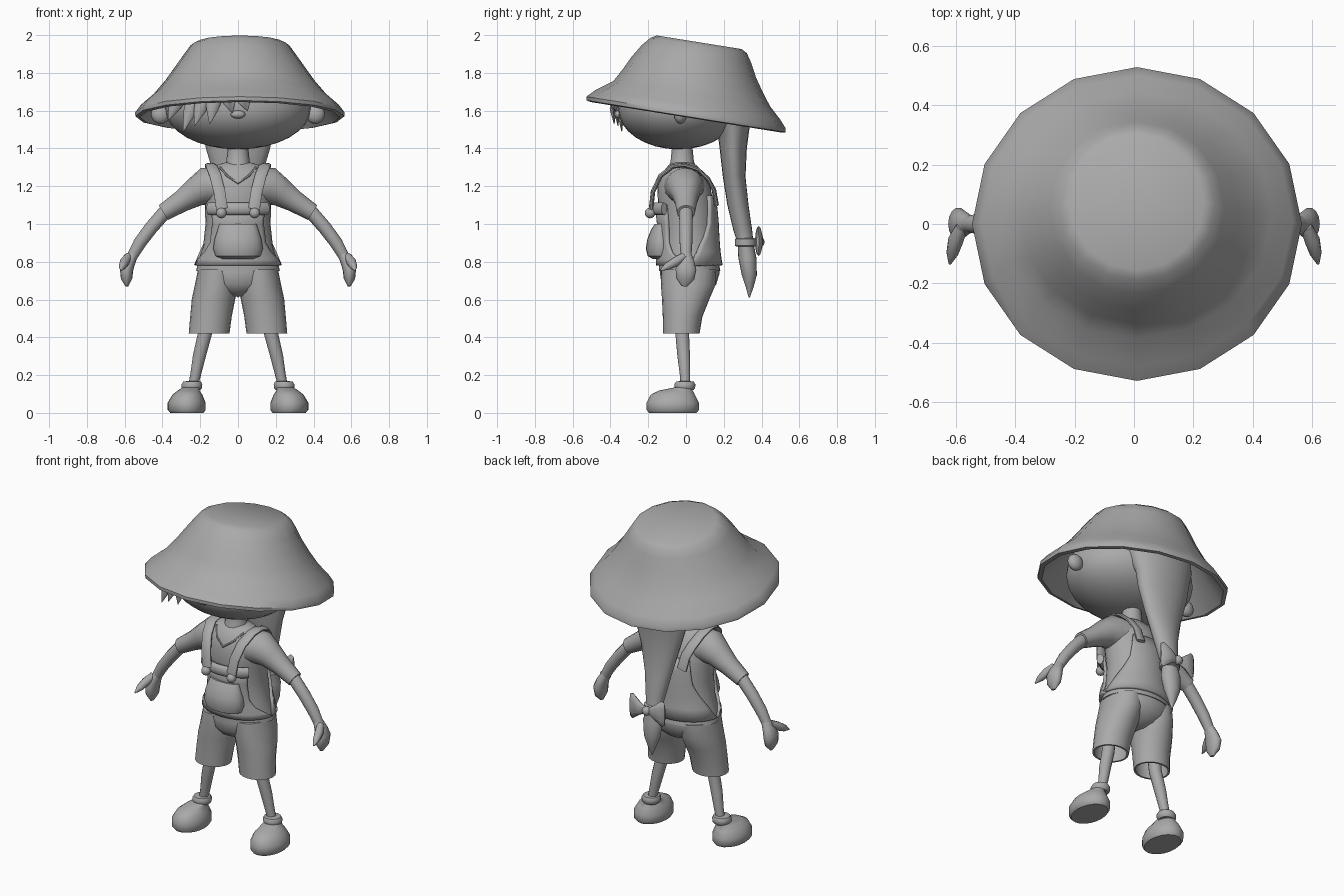
import bpy, bmesh, math
from mathutils import Vector, Matrix

grey = bpy.data.materials.new("plain_grey")
grey.diffuse_color = (0.4, 0.4, 0.4, 1)


def finish(name, bm, mirror=False, angle=45):
    bmesh.ops.recalc_face_normals(bm, faces=bm.faces)
    me = bpy.data.meshes.new(name)
    bm.to_mesh(me)
    bm.free()
    for p in me.polygons:
        p.use_smooth = True
    me.set_sharp_from_angle(angle=math.radians(angle))
    me.materials.append(grey)
    ob = bpy.data.objects.new(name, me)
    bpy.context.collection.objects.link(ob)
    if mirror:
        ob.modifiers.new("mirror", 'MIRROR').use_mirror_merge = False
    return ob


def skin(name, rings, caps=True, closed=True, **kw):
    """Bridge equal-length rows of points into one surface."""
    bm = bmesh.new()
    rows = [[bm.verts.new(p) for p in r] for r in rings]
    n = len(rows[0])
    for a, b in zip(rows, rows[1:]):
        for i in range(n if closed else n - 1):
            j = (i + 1) % n
            bm.faces.new((a[i], a[j], b[j], b[i]))
    if caps:
        bm.faces.new(rows[0])
        bm.faces.new(rows[-1])
    return finish(name, bm, **kw)


def loft(name, rings, n=20, slope=0.0, caps=True, **kw):
    """Stack ellipses (cx, cy, z, rx, ry), optionally tilted along y."""
    out = []
    for cx, cy, z, rx, ry in rings:
        ring = []
        for i in range(n):
            a = -math.pi / 2 + 2 * math.pi * i / n
            dy = ry * math.sin(a)
            ring.append((cx + rx * math.cos(a), cy + dy, z + slope * dy))
        out.append(ring)
    return skin(name, out, caps, **kw)


def tube(name, pts, radii, n=12, ref=(0, 1, 0), **kw):
    """Sweep ellipses (across, along ref) through points."""
    pts = [Vector(p) for p in pts]
    ref, out = Vector(ref), []
    for i, p in enumerate(pts):
        t = (pts[min(i + 1, len(pts) - 1)] - pts[max(i - 1, 0)]).normalized()
        u = ref.cross(t).normalized()
        v = t.cross(u)
        a, b = radii[i] if isinstance(radii[i], tuple) else (radii[i], radii[i])
        out.append([p + u * a * math.cos(2 * math.pi * k / n)
                    + v * b * math.sin(2 * math.pi * k / n) for k in range(n)])
    return skin(name, out, **kw)


def ball(name, c, r, top=1.0, seg=24, **kw):
    bm = bmesh.new()
    bmesh.ops.create_uvsphere(bm, u_segments=seg, v_segments=seg // 2, radius=1)
    for v in bm.verts:
        k = top if v.co.z > 0 else 1
        v.co = Vector((c[0] + v.co.x * r[0], c[1] + v.co.y * r[1], c[2] + v.co.z * r[2] * k))
    return finish(name, bm, **kw)


# Hat: outer shell, rolled brim, then the inside
loft("hat", [
    (.01, .07, 1.962, .225, .225), (.01, .067, 1.945, .262, .255),
    (.01, .055, 1.90, .295, .29), (.01, .04, 1.83, .345, .33),
    (.01, .035, 1.76, .395, .37), (.01, .03, 1.69, .455, .415),
    (.01, .01, 1.63, .525, .49), (.01, 0, 1.59, .555, .528),
    (.01, 0, 1.57, .553, .528), (.01, 0, 1.565, .53, .505),
    (.01, .03, 1.665, .44, .40), (.01, .04, 1.81, .33, .315),
    (.01, .067, 1.925, .24, .235)], n=16, slope=-.16)

# Head
ball("head", (0, -.04, 1.61), (.385, .32, .215), top=1.3, seg=32)
ball("ear", (.41, -.03, 1.58), (.05, .035, .05), seg=16, mirror=True)
ball("nose", (0, -.355, 1.58), (.04, .025, .022), seg=12)
tube("neck", [(0, -.02, 1.26), (0, -.02, 1.33), (0, -.02, 1.40), (0, -.02, 1.48)],
     [.09, .062, .055, .06], n=16)

# Fringe locks
locks = [((-.22, -.31, 1.70), (-.29, -.34, 1.49)), ((-.17, -.33, 1.70), (-.23, -.36, 1.52)),
         ((-.12, -.35, 1.70), (-.15, -.38, 1.53)), ((-.30, -.24, 1.70), (-.37, -.25, 1.55)),
         ((-.06, -.36, 1.70), (-.03, -.38, 1.59)), ((.02, -.36, 1.70), (.05, -.38, 1.60))]
for a, b in locks:
    mid = Vector(a).lerp(Vector(b), .55) + Vector((0, -.02, 0))
    tube("fringe_lock", [a, mid, b], [(.05, .025), (.032, .018), (.002, .002)], n=8)

# Ponytail with band and bow
loft("ponytail", [
    (0, .17, 1.72, .25, .14), (0, .23, 1.60, .215, .115), (0, .25, 1.50, .185, .085),
    (0, .25, 1.40, .17, .072), (0, .255, 1.25, .125, .06), (0, .275, 1.10, .085, .056),
    (0, .30, .97, .06, .05), (0, .315, .90, .045, .042), (0, .325, .82, .062, .048),
    (0, .335, .73, .05, .04), (0, .337, .67, .028, .022), (0, .335, .61, .003, .003)])
loft("ponytail_band", [(0, .315, .925, .05, .048), (0, .315, .92, .06, .056),
                       (0, .315, .885, .06, .056), (0, .317, .88, .05, .048)])
ball("bow_knot", (0, .39, .905), (.028, .026, .028), seg=12)
tube("bow_wing", [(.01, .385, .905), (.05, .39, .908), (.10, .385, .91), (.12, .38, .91)],
     [(.01, .02), (.02, .042), (.02, .08), (.006, .07)], ref=(0, 0, 1), mirror=True)

# Shirt body
BODY = [(.75, .02, .222, .162), (.80, .015, .212, .158), (.88, .012, .185, .15),
        (1.0, .01, .172, .147), (1.1, 0, .176, .148), (1.2, -.012, .178, .14),
        (1.27, -.015, .16, .112), (1.31, -.018, .12, .075), (1.325, -.02, .07, .05)]
loft("shirt", [(0, cy, z, rx, ry) for z, cy, rx, ry in BODY], n=28)


def on_body(z, a, off):
    """Point on the shirt: angle 0 is the front, pi the back."""
    for p, q in zip(BODY, BODY[1:]):
        if z <= q[0]:
            break
    t = (z - p[0]) / (q[0] - p[0])
    cy, rx, ry = (p[i] + (q[i] - p[i]) * t for i in (1, 2, 3))
    return Vector(((rx + off) * math.sin(a), cy - (ry + off) * math.cos(a), z))


tube("neckline", [on_body(1.30, -.8, .003), on_body(1.255, -.35, .003), on_body(1.215, 0, .003),
                  on_body(1.255, .35, .003), on_body(1.30, .8, .003)],
     [.006] * 5, n=6, ref=(0, 0, 1))
tube("sleeve", [(.10, -.01, 1.20), (.17, -.008, 1.20), (.23, -.002, 1.165), (.30, 0, 1.12),
                (.395, 0, 1.06)],
     [(.10, .11), (.10, .10), (.076, .078), (.058, .06), (.046, .048)], n=16, mirror=True)

# Arms and hands
tube("arm", [(.33, 0, 1.10), (.39, 0, 1.06), (.46, 0, .98), (.52, 0, .90), (.565, 0, .82)],
     [.038, .037, .036, .034, .028], n=14, mirror=True)
tube("hand", [(.55, 0, .85), (.575, 0, .80), (.59, 0, .76), (.59, -.005, .71), (.588, -.01, .67)],
     [.026, (.032, .045), (.036, .056), (.03, .05), (.008, .015)], n=14, mirror=True)
tube("thumb", [(.58, -.01, .83), (.60, -.055, .80), (.612, -.10, .775), (.62, -.135, .755)],
     [.02, .026, .02, .004], n=10, ref=(0, 0, 1), mirror=True)


# Overalls: bib and back panels laid over the shirt
def panel(name, rows, centre):
    ob = skin(name, [[on_body(z, centre + h * (k / 8 - 1), .004) for k in range(17)]
                     for z, h in rows], caps=False, closed=False)
    m = ob.modifiers.new("thickness", 'SOLIDIFY')
    m.thickness, m.offset = .026, 0


panel("front_bib", [(.78, 1.57), (.81, 1.3), (.85, 1.0), (.90, .85), (1.0, .82), (1.1, .84)], 0)
panel("back_panel", [(.78, 1.57), (.85, 1.3), (.93, 1.0), (1.0, .8), (1.08, .7), (1.15, .62)], math.pi)
tube("bib_band", [on_body(1.08, -.85 + .17 * i, .03) for i in range(11)],
     [(.02, .033)] * 11, ref=(0, 0, 1))
ball("button", (.088, -.19, 1.058), (.028, .028, .028), seg=16, mirror=True)
strap = [(.085, -.185, 1.08), (.098, -.175, 1.17), (.12, -.135, 1.255), (.14, -.07, 1.305),
         (.145, -.01, 1.312), (.14, .06, 1.29), (.122, .115, 1.24), (.10, .148, 1.18), (.085, .162, 1.10)]
tube("strap", strap, [(.012, .032)] * 9, n=10, ref=(1, 0, 0), mirror=True)
loft("pouch", [(0, -.13, .815, .085, .045), (0, -.135, .83, .118, .068), (0, -.135, .87, .132, .078),
               (0, -.135, .92, .124, .07), (0, -.135, .97, .108, .05), (0, -.13, 1.0, .098, .035)])

# Shorts: seat and open legs
loft("shorts_seat", [(0, .02, .79, .205, .152), (0, .02, .74, .216, .158), (0, .015, .68, .20, .145),
                     (0, .01, .64, .12, .11), (0, .01, .615, .04, .06)], n=24)
loft("shorts_leg", [(.11, .015, .76, .102, .145), (.115, .012, .68, .113, .145), (.13, -.002, .60, .115, .125),
                    (.143, -.018, .51, .11, .105), (.153, -.025, .42, .108, .097),
                    (.153, -.025, .42, .097, .086), (.143, -.018, .52, .098, .092),
                    (.13, -.002, .62, .09, .09)], n=20, mirror=True)

# Legs and shoes
tube("leg", [(.16, -.02, .60), (.175, -.02, .42), (.205, -.012, .30), (.225, -.005, .20), (.243, -.003, .12)],
     [.042, .037, .034, .028, .025], n=14, mirror=True)
loft("shoe", [(.27, -.07, 0, .088, .126), (.272, -.07, .015, .1, .138), (.272, -.07, .055, .1, .138),
              (.268, -.07, .095, .08, .118), (.262, -.055, .118, .058, .09),
              (.248, -.01, .135, .045, .05), (.245, -.006, .155, .042, .042)], n=20, mirror=True)
loft("shoe_cuff", [(.245, -.006, .12, .045, .045), (.245, -.006, .13, .054, .054),
                   (.244, -.006, .15, .056, .056), (.243, -.006, .165, .048, .048),
                   (.243, -.006, .168, .03, .03)], n=18, mirror=True)
